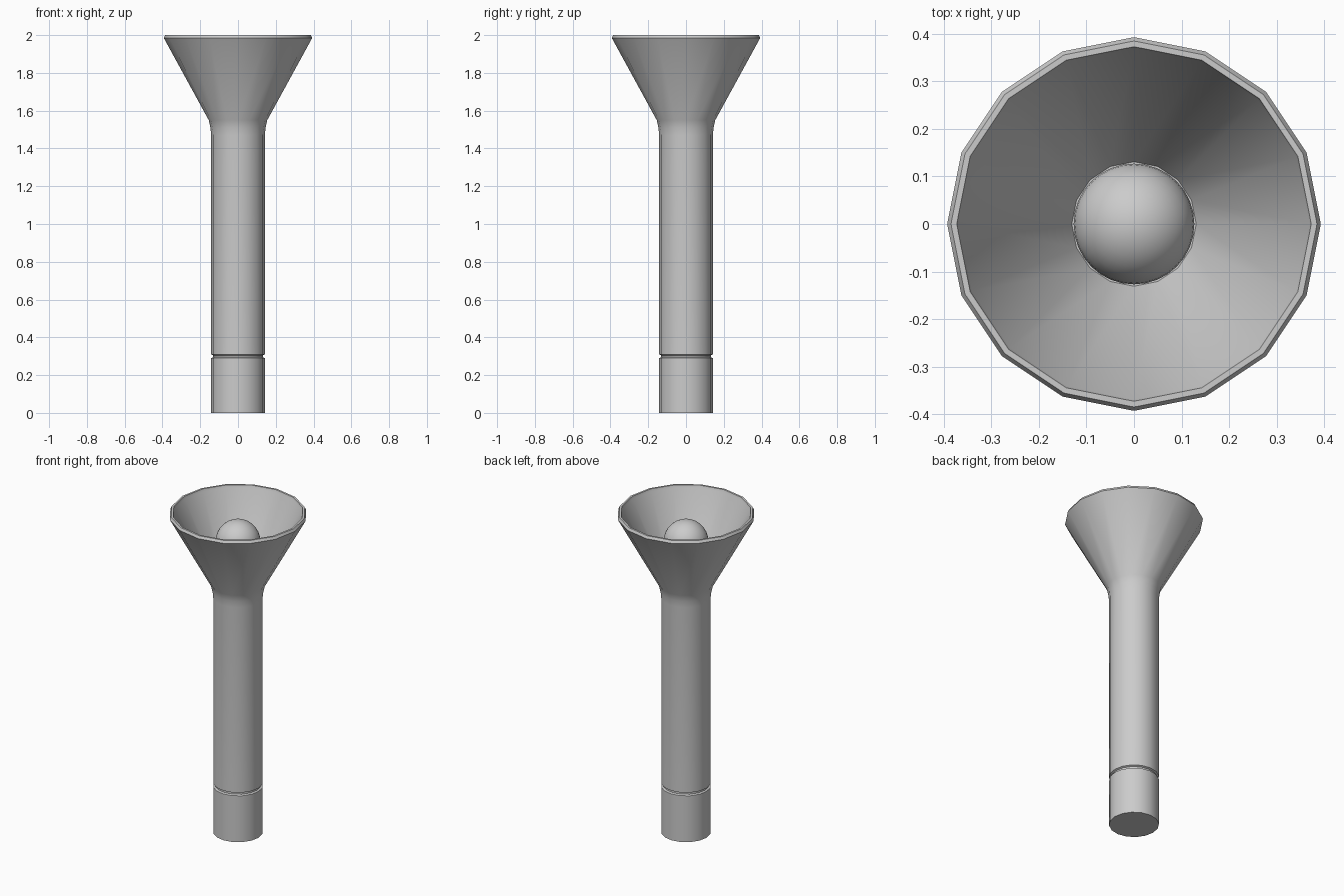
import bpy, bmesh
from math import sin, cos, pi, radians

if "Cube" in bpy.data.objects:
    bpy.data.objects.remove(bpy.data.objects["Cube"])


def lathe(name, profile, sides=16, angle=30):
    """Revolve (radius, z) points round z; radius 0 becomes a pole."""
    bm = bmesh.new()
    rings = []
    for r, z in profile:
        n = 1 if r == 0 else sides
        rings.append([bm.verts.new((r * cos(2 * pi * i / sides), r * sin(2 * pi * i / sides), z))
                      for i in range(n)])
    for a, b in zip(rings, rings[1:]):
        for i in range(sides):
            j = (i + 1) % sides
            quad = [a[i % len(a)], a[j % len(a)], b[j % len(b)], b[i % len(b)]]
            bm.faces.new(list(dict.fromkeys(quad)))
    bmesh.ops.recalc_face_normals(bm, faces=bm.faces)
    mesh = bpy.data.meshes.new(name)
    bm.to_mesh(mesh)
    bm.free()
    obj = bpy.data.objects.new(name, mesh)
    bpy.context.collection.objects.link(obj)
    bpy.ops.object.select_all(action='DESELECT')
    obj.select_set(True)
    bpy.context.view_layer.objects.active = obj
    bpy.ops.object.shade_smooth_by_angle(angle=radians(angle))
    return obj


# Handle with end cap, groove, flared head, rim and reflector bowl
lathe("torch_body", [
    (0, 0), (0.142, 0), (0.142, 0.29),
    (0.132, 0.295), (0.132, 0.305), (0.142, 0.31),
    (0.142, 1.47), (0.146, 1.51), (0.155, 1.55),
    (0.393, 1.985), (0.385, 2.0), (0.373, 2.0), (0.369, 1.985),
    (0.131, 1.56), (0, 1.56),
])

# Rounded bulb standing in the reflector
R, ZC = 0.127, 1.82
dome = [(R * cos(pi / 2 * k / 8), ZC + R * sin(pi / 2 * k / 8)) for k in range(8)]
lathe("bulb", [(0, 1.55), (R, 1.55)] + dome + [(0, ZC + R)], sides=32, angle=40)
